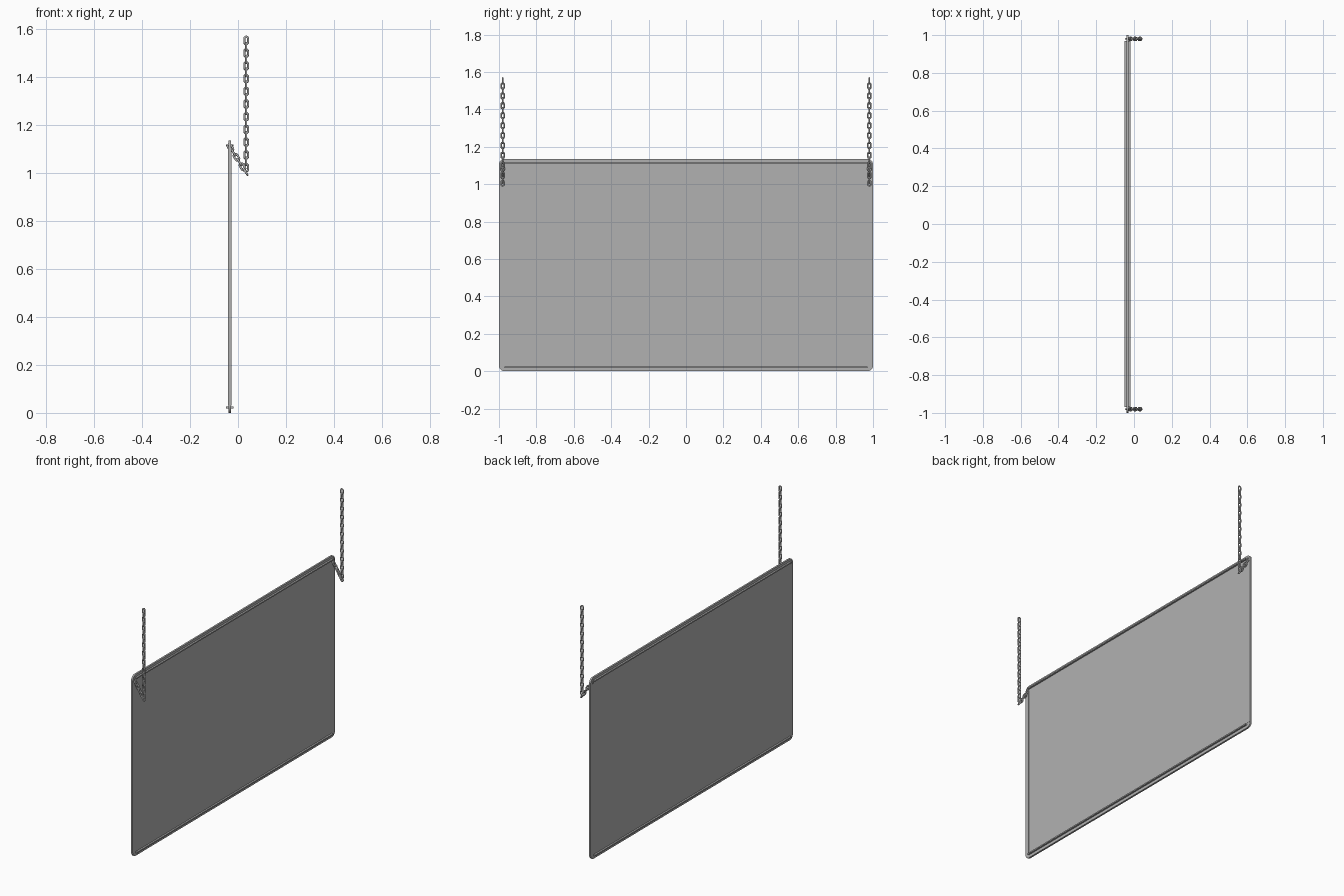
import bpy, bmesh, math
from mathutils import Vector, Matrix

if "Cube" in bpy.data.objects:
    bpy.data.objects.remove(bpy.data.objects["Cube"])

PX = -0.0345         # panel plane
Z1 = 1.135

dark = bpy.data.materials.new("dark_grey")
dark.diffuse_color = (0.44, 0.44, 0.44, 1)
dark.use_nodes = True
dark.node_tree.nodes["Principled BSDF"].inputs["Base Color"].default_value = dark.diffuse_color


def rounded_rect(half_y, z0, z1, r, seg=6):
    pts = []
    for cy, cz, a0 in ((half_y - r, z1 - r, 0), (-half_y + r, z1 - r, 90),
                       (-half_y + r, z0 + r, 180), (half_y - r, z0 + r, 270)):
        for i in range(seg + 1):
            a = math.radians(a0 + 90 * i / seg)
            pts.append((cy + r * math.cos(a), cz + r * math.sin(a)))
    return pts


def finish(name, bm, angle=35, mat=None):
    bmesh.ops.recalc_face_normals(bm, faces=bm.faces)
    me = bpy.data.meshes.new(name)
    bm.to_mesh(me)
    bm.free()
    if mat:
        me.materials.append(mat)
    ob = bpy.data.objects.new(name, me)
    bpy.context.collection.objects.link(ob)
    bpy.context.view_layer.objects.active = ob
    ob.select_set(True)
    bpy.ops.object.shade_smooth_by_angle(angle=math.radians(angle))
    ob.select_set(False)
    return ob


# Sign board with rounded corners
bm = bmesh.new()
face = bm.faces.new([bm.verts.new((PX - 0.0055, y, z))
                     for y, z in rounded_rect(1.0, 0, Z1, 0.03)])
ext = bmesh.ops.extrude_face_region(bm, geom=[face])
bmesh.ops.translate(bm, vec=(0.011, 0, 0),
                    verts=[v for v in ext['geom'] if isinstance(v, bmesh.types.BMVert)])
finish("sign_board", bm, mat=dark)

# Top and bottom rails standing proud of both faces, and thin side strips
for name, y, z, size in (("top_rail", 0, 1.115, (0.032, 1.94, 0.008)),
                         ("bottom_rail", 0, 0.022, (0.032, 1.94, 0.008)),
                         ("left_strip", -0.985, Z1 / 2, (0.013, 0.028, 1.075)),
                         ("right_strip", 0.985, Z1 / 2, (0.013, 0.028, 1.075))):
    bm = bmesh.new()
    bmesh.ops.create_cube(bm, size=1, matrix=Matrix.Translation((PX, y, z))
                          @ Matrix.Diagonal((*size, 1)))
    finish(name, bm, mat=dark)


# Oval chain link swept along a stadium outline
def add_link(bm, centre, direction, turned, length=0.04, width=0.024, wire=0.0042):
    up = Vector(direction).normalized()
    y = Vector((0, 1, 0))
    side, n = (y, up.cross(y)) if turned else (up.cross(y), y)
    r = width / 2 - wire
    half = length / 2 - wire - r
    rings = []
    for i in range(14):
        k = i % 7
        a = math.pi * k / 6 + (math.pi if i >= 7 else 0)
        out = side * math.cos(a) + up * math.sin(a)
        c = Vector(centre) + out * r + up * (half if i < 7 else -half)
        rings.append([bm.verts.new(c + out * wire * math.cos(t) + n * wire * math.sin(t))
                      for t in [math.tau * j / 8 for j in range(8)]])
    for i in range(14):
        a, b = rings[i], rings[(i + 1) % 14]
        for j in range(8):
            bm.faces.new((a[j], a[(j + 1) % 8], b[(j + 1) % 8], b[j]))


# Hanging chains: straight drop, then a slack run up to the board corner
for name, y in (("left_chain", -0.98), ("right_chain", 0.98)):
    bm = bmesh.new()
    top, low, n = 1.552, 1.022, 21
    for i in range(n):
        add_link(bm, (0.034, y, top + (low - top) * i / (n - 1)), (0, 0, 1), i % 2)
    a, b = Vector((0.031, y, 1.005)), Vector((PX + 0.003, y, 1.105))
    for i in range(6):
        add_link(bm, a.lerp(b, i / 5), b - a, (i + 1) % 2)
    finish(name, bm, 60)
